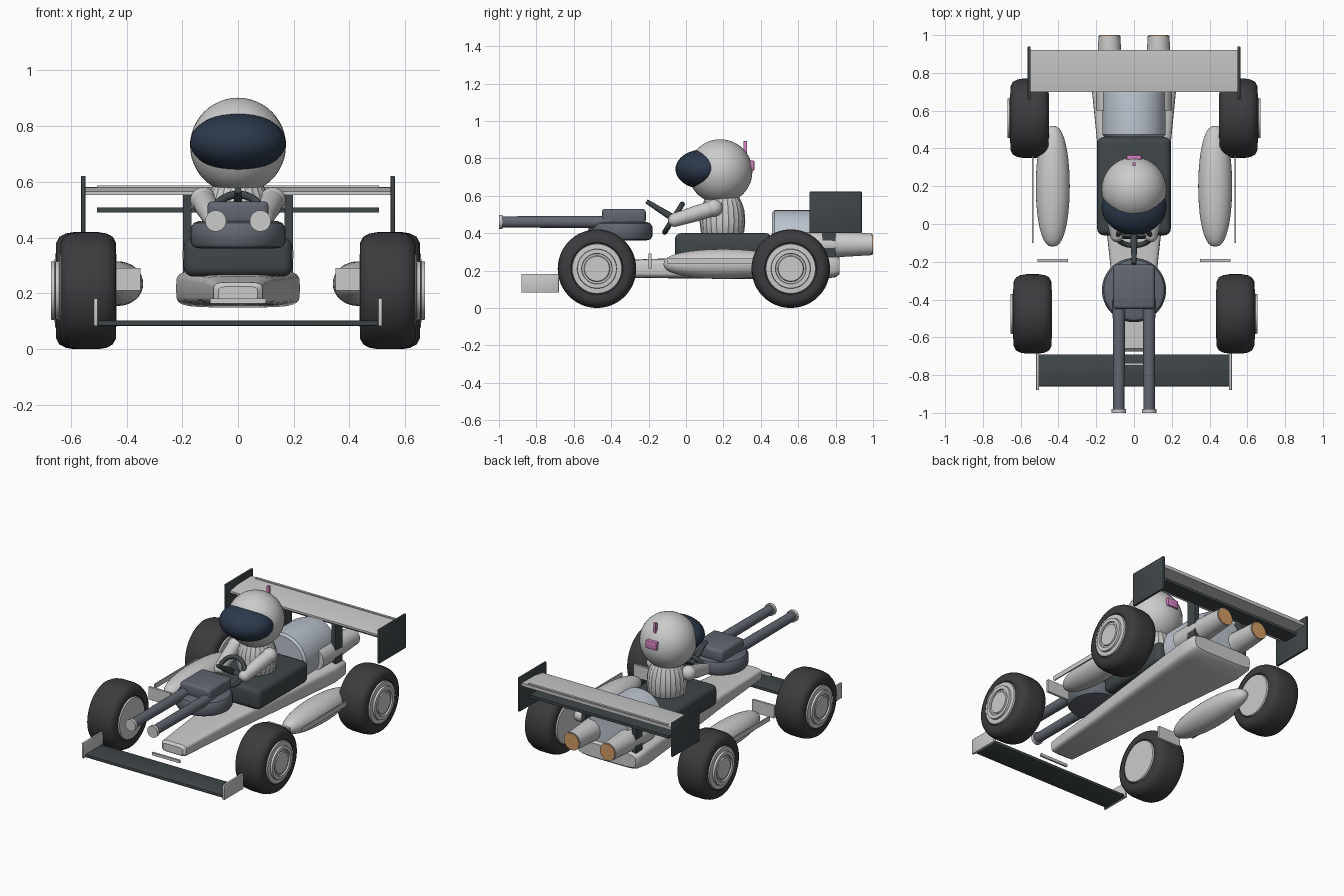
import bpy, math
from math import sin, cos, pi
from mathutils import Vector

if "Cube" in bpy.data.objects:
    bpy.data.objects.remove(bpy.data.objects["Cube"])

def material(name, r, g, b):
    m = bpy.data.materials.new(name)
    m.diffuse_color = (r, g, b, 1)
    m.use_nodes = True
    m.node_tree.nodes["Principled BSDF"].inputs["Base Color"].default_value = m.diffuse_color
    return m

RUBBER = material("rubber", .045, .045, .05)
DARK = material("dark_panel", .05, .062, .067)
STEEL = material("gun_steel", .12, .135, .165)
ENGINE = material("engine_metal", .5, .55, .62)
VISOR = material("visor_glass", .025, .04, .07)
COPPER = material("copper", .65, .33, .13)
PINK = material("pink", .65, .22, .52)

def finish(o, name, mat=None, bevel=0, seg=3, angle=35):
    o.name = name
    if mat:
        o.data.materials.append(mat)
    bpy.ops.object.select_all(action='DESELECT')
    o.select_set(True)
    bpy.context.view_layer.objects.active = o
    if bevel:
        b = o.modifiers.new("bevel", 'BEVEL')
        b.width, b.segments = bevel, seg
        bpy.ops.object.modifier_apply(modifier="bevel")
    bpy.ops.object.shade_smooth_by_angle(angle=math.radians(angle))
    return o

def box(name, x, y, z, mat=None, bevel=0, seg=3):
    """Box from (min, max) ranges."""
    bpy.ops.mesh.primitive_cube_add(size=1)
    o = bpy.context.object
    for v in o.data.vertices:
        v.co = [(a + b) / 2 + c * (b - a) for (a, b), c in zip((x, y, z), v.co)]
    return finish(o, name, mat, bevel, seg)

def ball(name, loc, size, mat=None):
    bpy.ops.mesh.primitive_uv_sphere_add(segments=40, ring_count=24, radius=1, location=loc)
    o = bpy.context.object
    o.scale = size
    return finish(o, name, mat)

def loft(name, rings, mat=None, angle=35):
    """Skin a list of equal-length point rings and cap the ends."""
    n = len(rings[0])
    verts = [p for r in rings for p in r]
    faces = [(i*n + j, i*n + (j+1) % n, (i+1)*n + (j+1) % n, (i+1)*n + j)
             for i in range(len(rings) - 1) for j in range(n)]
    faces += [tuple(reversed(range(n))), tuple(range(len(verts) - n, len(verts)))]
    me = bpy.data.meshes.new(name)
    me.from_pydata(verts, [], faces)
    o = bpy.data.objects.new(name, me)
    bpy.context.collection.objects.link(o)
    finish(o, name, mat, angle=angle)
    bpy.ops.object.mode_set(mode='EDIT')
    bpy.ops.mesh.select_all(action='SELECT')
    bpy.ops.mesh.normals_make_consistent(inside=False)
    bpy.ops.object.mode_set(mode='OBJECT')
    return o

def lathe(name, origin, axis, profile, mat=None, n=40, pleat=0):
    """Revolve (radius, distance along axis) pairs around an axis."""
    q = Vector(axis).to_track_quat('Z', 'Y')
    rings = []
    for r, d in profile:
        ring = []
        for i in range(n):
            k = r * (1 - pleat * (i % 2))
            a = 2 * pi * i / n
            ring.append(Vector(origin) + q @ Vector((k * cos(a), k * sin(a), d)))
        rings.append(ring)
    return loft(name, rings, mat)

def rounded(y, hw, z0, z1, n=40, p=.4):
    """Superellipse cross-section in the xz plane."""
    pts = []
    for i in range(n):
        c, s = cos(2*pi*i/n), sin(2*pi*i/n)
        pts.append((hw * math.copysign(abs(c)**p, c), y,
                    (z0+z1)/2 + (z1-z0)/2 * math.copysign(abs(s)**p, s)))
    return pts

# Wedge body and cockpit tub
loft("body", [rounded(*s) for s in (
    (-.675, .07, .175, .225), (-.66, .088, .165, .24), (-.2, .127, .16, .262),
    (.3, .182, .155, .275), (.7, .222, .15, .285), (.8, .222, .165, .28), (.82, .21, .18, .27))])
box("cockpit_tub", (-.195, .195), (-.06, .46), (.26, .4), DARK, .035, 4)

# Engine
lathe("engine", (0, 0, .355), (0, 1, 0), [(.155, .46), (.168, .473), (.168, .72), (.15, .8)], ENGINE)

for s in (-1, 1):
    side = "right" if s > 0 else "left"
    # Wheels
    for end, x, y in (("front", .537, -.476), ("rear", .553, .56)):
        lathe(f"{end}_{side}_tyre", (s*x, y, .21), (s, 0, 0),
              [(.125, -.085), (.14, -.098), (.17, -.1), (.193, -.088), (.205, -.065), (.21, -.035),
               (.21, .035), (.205, .065), (.193, .088), (.17, .1), (.14, .098), (.125, .085)], RUBBER, 48)
        lathe(f"{end}_{side}_rim", (s*x, y, .21), (s, 0, 0),
              [(.13, -.102), (.135, -.09), (.135, .09), (.132, .103), (.106, .105), (.104, .118),
               (.082, .118), (.08, .108), (.07, .108), (.066, .115), (.01, .115)], None, 48)
    # Side pods, deflectors and guide strips
    loft(f"{side}_side_pod",
         [[(s*.43 + .09*k*cos(2*pi*i/32), .2 - .32*cos(t), .235 + .08*k*sin(2*pi*i/32)) for i in range(32)]
          for t in [.02 + (pi - .04) * j / 20 for j in range(21)] for k in [sin(t)**.8]])
    xs = sorted((s*.35, s*.51))
    box(f"{side}_deflector", xs, (-.2, -.185), (.21, .292))
    xs = sorted((s*.531, s*.539))
    box(f"{side}_guide_strip", xs, (-.1, .36), (.235, .265))
    # Wing end plates and struts
    xs = sorted((s*.503, s*.518))
    box(f"{side}_front_end_plate", xs, (-.88, -.68), (.083, .182), None, .003, 2)
    xs = sorted((s*.547, s*.563))
    box(f"{side}_rear_end_plate", xs, (.66, .94), (.4, .622), DARK, .004, 2)
    xs = sorted((s*.167, s*.197))
    box(f"{side}_wing_strut", xs, (.73, .8), (.26, .56), DARK)
    # Exhausts
    lathe(f"{side}_exhaust", (s*.13, 0, .34), (0, 1, 0),
          [(.07, .6), (.07, .78), (.058, .985), (.058, .995), (.05, .995)])
    lathe(f"{side}_exhaust_glow", (s*.13, 0, .34), (0, 1, 0), [(.053, .98), (.053, 1)], COPPER)
    # Gun barrels
    lathe(f"{side}_barrel", (s*.08, 0, .46), (0, -1, 0), [(.033, .4), (.03, .985)], STEEL, 24)
    lathe(f"{side}_muzzle", (s*.08, 0, .46), (0, -1, 0), [(.038, .98), (.038, 1)], None, 24)
    # Arms
    a, b = Vector((s*.125, .15, .535)), Vector((s*.09, -.06, .47))
    lathe(f"{side}_arm", a, b - a, [(.042, 0), (.042, .1), (.036, (b-a).length)], None, 24)
    ball(f"{side}_shoulder", a, (.046, .046, .046))
    ball(f"{side}_hand", b, (.036, .036, .036))

# Front wing
box("front_wing", (-.507, .507), (-.86, -.69), (.083, .103), DARK, .004, 2)
box("nose_flap", (-.1, .1), (-.748, -.736), (.163, .181))

# Rear wing: tilted plane, trailing lip and lower beam
loft("rear_wing", [[(x, .7, .553), (x, .7, .566), (x, .78, .58), (x, .92, .582), (x, .92, .562)]
                   for x in (-.55, .55)])
box("rear_wing_lip", (-.505, .505), (.9, .915), (.575, .588))
box("rear_wing_beam", (-.505, .505), (.8, .9), (.49, .508), DARK)

# Gun turret
lathe("turret_base", (0, -.35, 0), (0, 0, 1),
      [(.14, .362), (.16, .367), (.17, .382), (.17, .435), (.16, .452), (.14, .46)], STEEL, 48)
box("turret_top", (-.11, .11), (-.45, -.215), (.45, .53), STEEL, .018, 3)

# Driver
ball("helmet", (0, .183, .73), (.172, .172, .172))
ball("visor", (0, .09, .742), (.172, .146, .105), VISOR)
box("helmet_antenna", (-.008, .008), (.308, .325), (.79, .893), PINK)
box("helmet_badge", (-.04, .04), (.335, .365), (.735, .788), PINK, .006, 2)
lathe("torso", (0, .195, 0), (0, 0, 1),
      [(.1, .38), (.117, .41), (.122, .46), (.118, .52), (.105, .56), (.085, .6)], None, 48, .04)

# Steering wheel and column
tilt = math.radians(58)
bpy.ops.mesh.primitive_torus_add(location=(0, -.067, .48), rotation=(tilt, 0, 0), major_radius=.088,
                                 minor_radius=.014, major_segments=40, minor_segments=12)
finish(bpy.context.object, "steering_wheel", DARK)
o = box("steering_spoke", (-.085, .085), (-.014, .014), (-.007, .007), DARK)
o.location, o.rotation_euler = (0, -.067, .48), (tilt, 0, 0)
lathe("steering_column", (0, -.067, .48), (0, sin(tilt), -cos(tilt)), [(.012, -.17), (.02, .01)], DARK, 16)
